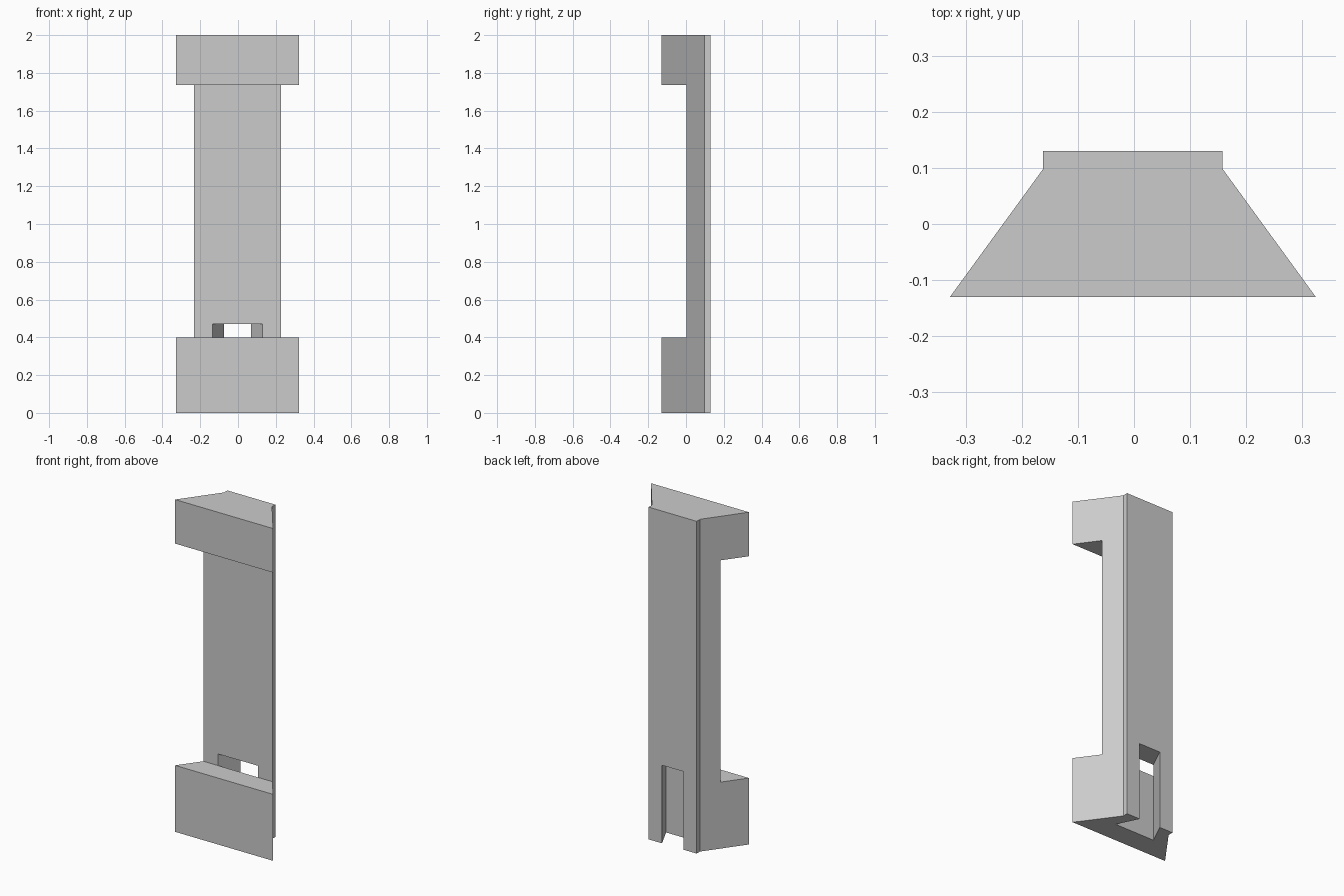
import bpy
import bmesh

cube = bpy.data.objects.get("Cube")
if cube:
    bpy.data.objects.remove(cube, do_unlink=True)

# Single plain grey
grey = bpy.data.materials.new("plain_grey")
grey.use_nodes = True
colour = (0.6, 0.6, 0.6, 1)
grey.diffuse_color = colour
grey.node_tree.nodes["Principled BSDF"].inputs["Base Color"].default_value = colour


def prism(name, outline, bottom, top):
    """Extrude a plan outline upward between two heights."""
    bm = bmesh.new()
    base = bm.faces.new([bm.verts.new((x, y, bottom)) for x, y in outline])
    result = bmesh.ops.extrude_face_region(bm, geom=[base])
    risen = [v for v in result["geom"] if isinstance(v, bmesh.types.BMVert)]
    bmesh.ops.translate(bm, verts=risen, vec=(0, 0, top - bottom))
    bmesh.ops.recalc_face_normals(bm, faces=bm.faces)
    mesh = bpy.data.meshes.new(name)
    bm.to_mesh(mesh)
    bm.free()
    mesh.materials.append(grey)
    obj = bpy.data.objects.new(name, mesh)
    bpy.context.collection.objects.link(obj)
    return obj


def mirrored(points, centre=-0.002):
    """Complete a plan outline from its half-widths, front to back."""
    right = [(centre + x, y) for x, y in points]
    left = [(centre - x, y) for x, y in reversed(points)]
    return right + left


# Tapered pillar with a straight lip along its back
pillar = prism("pillar", mirrored([(0.326, -0.13), (0.16, 0.098), (0.16, 0.13)]), 0, 2)

# Recess between the foot and head blocks
recess = prism("recess_cutter", mirrored([(0.5, -0.3), (0.5, 0.002)]), 0.4, 1.735)

# Flared slot, open at the back and underneath; the sides run on past the back
slot = prism("slot_cutter", mirrored([(0.133, 0.002), (0.071, 0.13), (0.071, 0.2)]), -0.1, 0.47)

for cutter in (recess, slot):
    cutter.hide_render = True
    cutter.hide_viewport = True
    cutter.display_type = 'WIRE'
    cut = pillar.modifiers.new(cutter.name, 'BOOLEAN')
    cut.operation = 'DIFFERENCE'
    cut.solver = 'EXACT'
    cut.object = cutter

# Bake the cuts and drop the cutters
bpy.context.view_layer.update()
evaluated = pillar.evaluated_get(bpy.context.evaluated_depsgraph_get())
finished = bpy.data.meshes.new_from_object(evaluated)
pillar.modifiers.clear()
pillar.data = finished
for cutter in (recess, slot):
    bpy.data.objects.remove(cutter, do_unlink=True)
